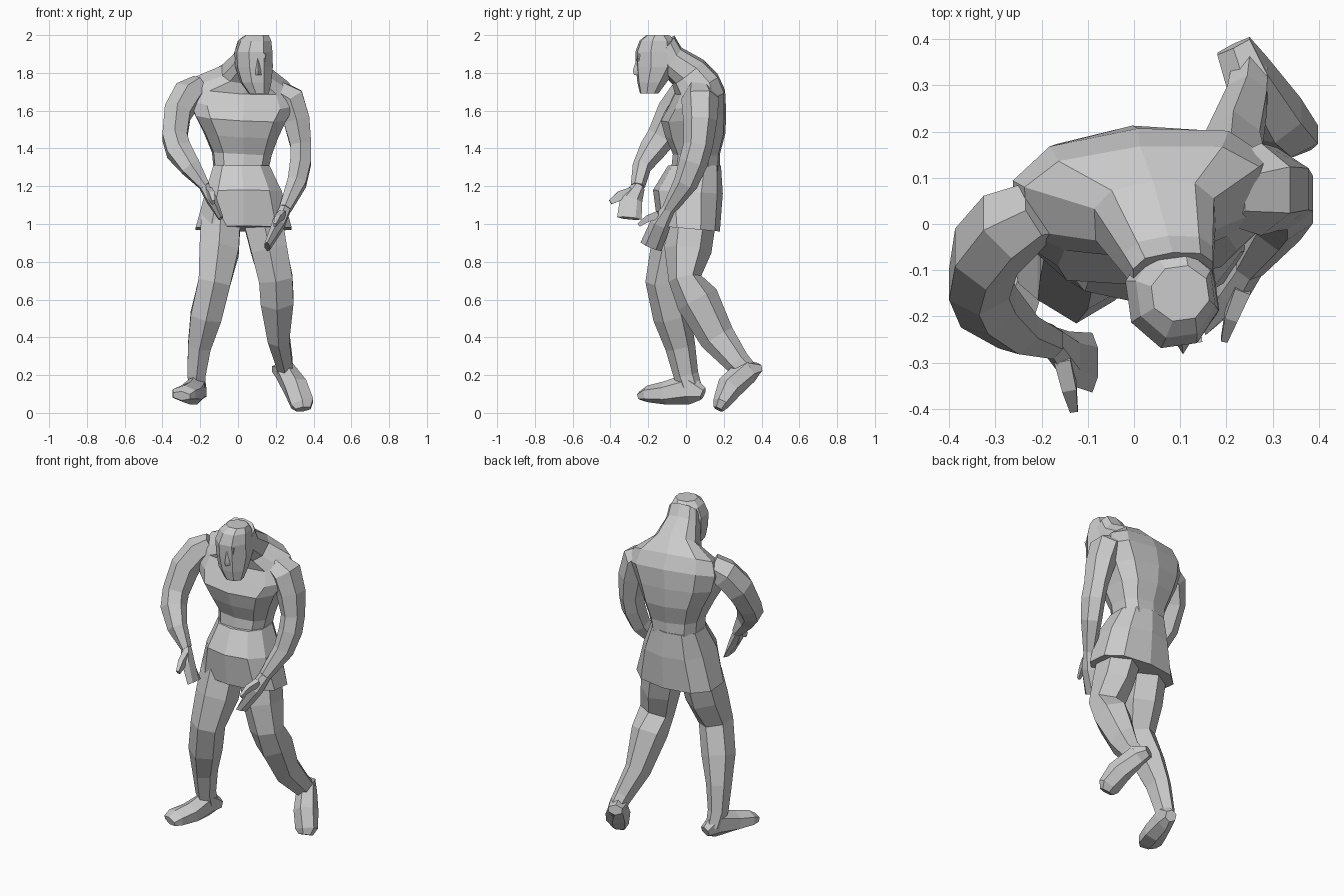
import bpy, bmesh
from math import cos, sin, pi, radians
from mathutils import Vector, Euler


def loft(name, rings, n=6, twist=0.5, power=1.0, yaw=0, roll=0):
    """Skin rings (x, y, z, half width, half depth[, pitch]).
    Rings without a pitch stand square to the path."""
    bm = bmesh.new()
    pts = [Vector(r[:3]) for r in rings]
    loops = []
    for i, r in enumerate(rings):
        if len(r) > 5:
            m = Euler((radians(r[5]), radians(roll), radians(yaw))).to_matrix()
            u, v = m @ Vector((1, 0, 0)), m @ Vector((0, 1, 0))
        else:
            t = (pts[min(i + 1, len(pts) - 1)] - pts[max(i - 1, 0)]).normalized()
            u = Vector((1, 0, 0))
            u = (u - t * u.dot(t)).normalized()
            v = t.cross(u)
        loop = []
        for k in range(n):
            a = 2 * pi * (k + twist) / n
            c, s = cos(a), sin(a)
            c = abs(c) ** power * (1 if c > 0 else -1)
            s = abs(s) ** power * (1 if s > 0 else -1)
            loop.append(bm.verts.new(pts[i] + u * c * r[3] + v * s * r[4]))
        loops.append(loop)
    for a, b in zip(loops, loops[1:]):
        for k in range(n):
            bm.faces.new((a[k], a[(k + 1) % n], b[(k + 1) % n], b[k]))
    bm.faces.new(loops[0])
    bm.faces.new(loops[-1])
    bmesh.ops.recalc_face_normals(bm, faces=bm.faces)
    me = bpy.data.meshes.new(name)
    bm.to_mesh(me)
    bm.free()
    ob = bpy.data.objects.new(name, me)
    bpy.context.collection.objects.link(ob)
    return ob


# Torso: waist, ribs, chest, hunched shoulders and neck
loft("torso", [
    (0.015, 0.05, 1.28, 0.145, 0.13, 0),
    (0.02, 0.055, 1.37, 0.16, 0.125, 0),
    (0.015, 0.05, 1.47, 0.20, 0.16, 4),
    (0.01, 0.04, 1.57, 0.25, 0.175, 8),
    (0.02, 0.055, 1.66, 0.29, 0.16, 18),
    (0.02, 0.055, 1.74, 0.265, 0.125, 25),
    (0.045, 0.01, 1.805, 0.135, 0.105, 38),
    (0.075, -0.08, 1.87, 0.10, 0.085, 50),
    (0.085, -0.11, 1.94, 0.09, 0.075, 50),
], n=10, yaw=5, roll=3, power=0.75)

# Short tunic flaring to an angled hem
loft("tunic_skirt", [
    (0.03, 0.015, 0.975, 0.265, 0.165, -5),
    (0.03, 0.01, 1.17, 0.21, 0.185, -3),
    (0.018, 0.045, 1.31, 0.155, 0.14, 0),
], n=10, power=0.82)

# Head with jaw, brow and nose
loft("head", [
    (0.11, -0.195, 1.69, 0.055, 0.05, 0),
    (0.095, -0.18, 1.75, 0.085, 0.08, 0),
    (0.085, -0.155, 1.83, 0.102, 0.115, 0),
    (0.082, -0.155, 1.91, 0.103, 0.118, 0),
    (0.09, -0.15, 1.97, 0.088, 0.10, 0),
    (0.10, -0.15, 2.0, 0.065, 0.062, 0),
], n=8, yaw=8)
loft("nose", [
    (0.107, -0.245, 1.79, 0.024, 0.03, 0),
    (0.106, -0.25, 1.81, 0.02, 0.032, 0),
    (0.104, -0.25, 1.875, 0.01, 0.012, 0),
], n=4, twist=0)
loft("brow", [
    (0.105, -0.238, 1.86, 0.05, 0.025, 0),
    (0.103, -0.24, 1.90, 0.06, 0.03, 0),
], n=4, yaw=8)

# Bent arm on the -x side, hand near the hip
loft("bent_arm", [
    (-0.20, 0.035, 1.73, 0.06, 0.075),
    (-0.265, 0.0, 1.685, 0.085, 0.09),
    (-0.32, -0.06, 1.59, 0.08, 0.095),
    (-0.335, -0.13, 1.46, 0.075, 0.078),
    (-0.315, -0.18, 1.39, 0.075, 0.07),
    (-0.25, -0.235, 1.30, 0.06, 0.05),
    (-0.175, -0.255, 1.20, 0.03, 0.038),
])
loft("bent_hand", [
    (-0.18, -0.25, 1.20, 0.028, 0.035),
    (-0.14, -0.29, 1.13, 0.03, 0.06),
    (-0.09, -0.30, 1.03, 0.015, 0.065),
])
loft("bent_thumb", [
    (-0.155, -0.29, 1.17, 0.025, 0.035),
    (-0.14, -0.35, 1.15, 0.022, 0.035),
    (-0.13, -0.40, 1.115, 0.012, 0.018),
], n=4)

# Hanging arm on the +x side
loft("hanging_arm", [
    (0.21, 0.07, 1.71, 0.06, 0.075),
    (0.275, 0.075, 1.665, 0.085, 0.10),
    (0.31, 0.075, 1.55, 0.08, 0.09),
    (0.332, 0.065, 1.42, 0.064, 0.078),
    (0.332, 0.04, 1.33, 0.064, 0.077),
    (0.312, 0.0, 1.22, 0.057, 0.065),
    (0.25, -0.09, 1.08, 0.035, 0.037),
])
loft("hanging_hand", [
    (0.25, -0.09, 1.08, 0.033, 0.035),
    (0.215, -0.135, 1.00, 0.037, 0.055),
    (0.155, -0.185, 0.88, 0.018, 0.06),
])
loft("hanging_thumb", [
    (0.235, -0.14, 1.05, 0.025, 0.03),
    (0.21, -0.20, 1.03, 0.02, 0.025),
    (0.195, -0.25, 0.995, 0.01, 0.014),
], n=4)

# Planted front leg on the -x side
loft("front_leg", [
    (-0.09, -0.01, 1.03, 0.12, 0.13),
    (-0.10, -0.06, 0.86, 0.12, 0.13),
    (-0.125, -0.115, 0.69, 0.098, 0.1),
    (-0.17, -0.075, 0.51, 0.095, 0.1),
    (-0.205, -0.03, 0.35, 0.07, 0.08),
    (-0.22, 0.0, 0.20, 0.055, 0.066),
    (-0.215, 0.03, 0.11, 0.045, 0.06),
])
loft("front_foot", [
    (-0.195, 0.09, 0.10, 0.035, 0.035),
    (-0.215, 0.02, 0.13, 0.05, 0.085),
    (-0.25, -0.11, 0.105, 0.07, 0.062),
    (-0.285, -0.20, 0.10, 0.075, 0.045),
    (-0.30, -0.24, 0.09, 0.055, 0.025),
])

# Trailing leg on the +x side, heel lifted
loft("rear_leg", [
    (0.13, 0.03, 1.03, 0.12, 0.13),
    (0.165, 0.01, 0.86, 0.11, 0.125),
    (0.20, -0.005, 0.71, 0.103, 0.088),
    (0.207, 0.06, 0.60, 0.1, 0.115),
    (0.215, 0.165, 0.40, 0.066, 0.095),
    (0.245, 0.27, 0.27, 0.05, 0.068),
    (0.25, 0.32, 0.22, 0.045, 0.06),
])
loft("rear_foot", [
    (0.215, 0.385, 0.235, 0.045, 0.03),
    (0.245, 0.325, 0.225, 0.055, 0.07),
    (0.305, 0.23, 0.135, 0.07, 0.07),
    (0.34, 0.185, 0.05, 0.07, 0.045),
    (0.345, 0.17, 0.02, 0.045, 0.028),
])
